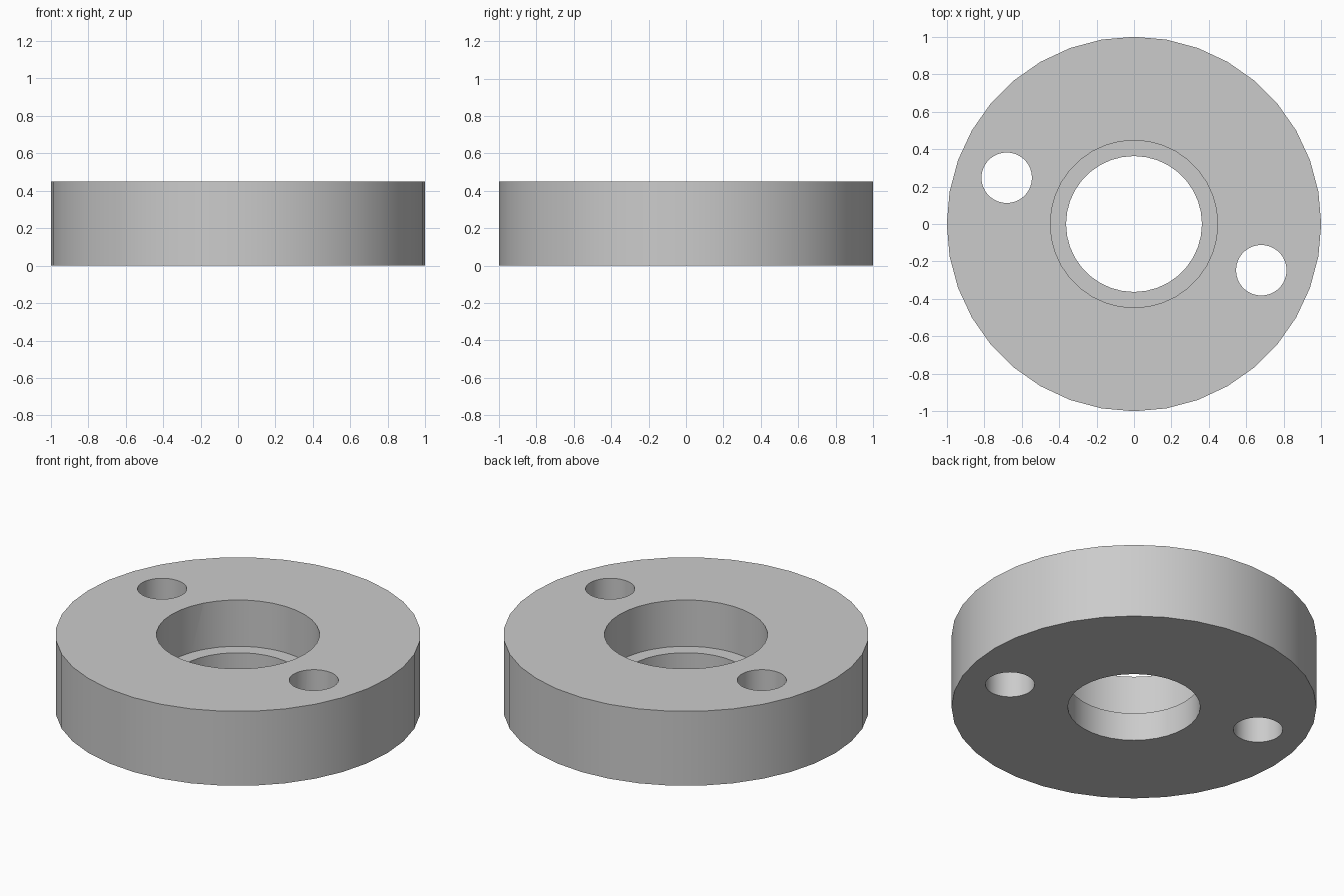
import bpy

cube = bpy.data.objects.get("Cube")
if cube:
    bpy.data.objects.remove(cube, do_unlink=True)

HEIGHT = 0.45
SEAT_Z = 0.17      # floor of the counterbore
SIDES = 36


def cylinder(name, radius, bottom, top, x=0, y=0):
    bpy.ops.mesh.primitive_cylinder_add(
        vertices=SIDES, radius=radius, depth=top - bottom,
        location=(x, y, (bottom + top) / 2))
    obj = bpy.context.object
    obj.name = name
    return obj


def cut(target, cutter):
    cutter.hide_render = True
    mod = target.modifiers.new("cut", "BOOLEAN")
    mod.operation = "DIFFERENCE"
    mod.solver = "EXACT"
    mod.object = cutter
    bpy.ops.object.select_all(action="DESELECT")
    target.select_set(True)
    bpy.context.view_layer.objects.active = target
    bpy.ops.object.modifier_apply(modifier=mod.name)
    bpy.data.objects.remove(cutter, do_unlink=True)


# Round body
flange = cylinder("flange_ring", 1.0, 0, HEIGHT)

# Stepped centre bore
cut(flange, cylinder("bore_cutter", 0.363, -0.1, HEIGHT + 0.1))
cut(flange, cylinder("counterbore_cutter", 0.447, SEAT_Z, HEIGHT + 0.1))

# Two opposite bolt holes
for side in (-1, 1):
    cut(flange, cylinder("bolt_hole_cutter", 0.135, -0.1, HEIGHT + 0.1,
                         side * 0.68, side * -0.247))

# Plain grey finish
grey = bpy.data.materials.new("light_grey")
grey.use_nodes = True
colour = (0.6, 0.6, 0.6, 1)
grey.diffuse_color = colour
grey.node_tree.nodes["Principled BSDF"].inputs["Base Color"].default_value = colour
flange.data.materials.clear()
flange.data.materials.append(grey)
for face in flange.data.polygons:
    face.material_index = 0

# Smooth round walls with crisp rims
bpy.ops.object.select_all(action="DESELECT")
flange.select_set(True)
bpy.context.view_layer.objects.active = flange
bpy.ops.object.shade_smooth_by_angle(angle=0.6)
